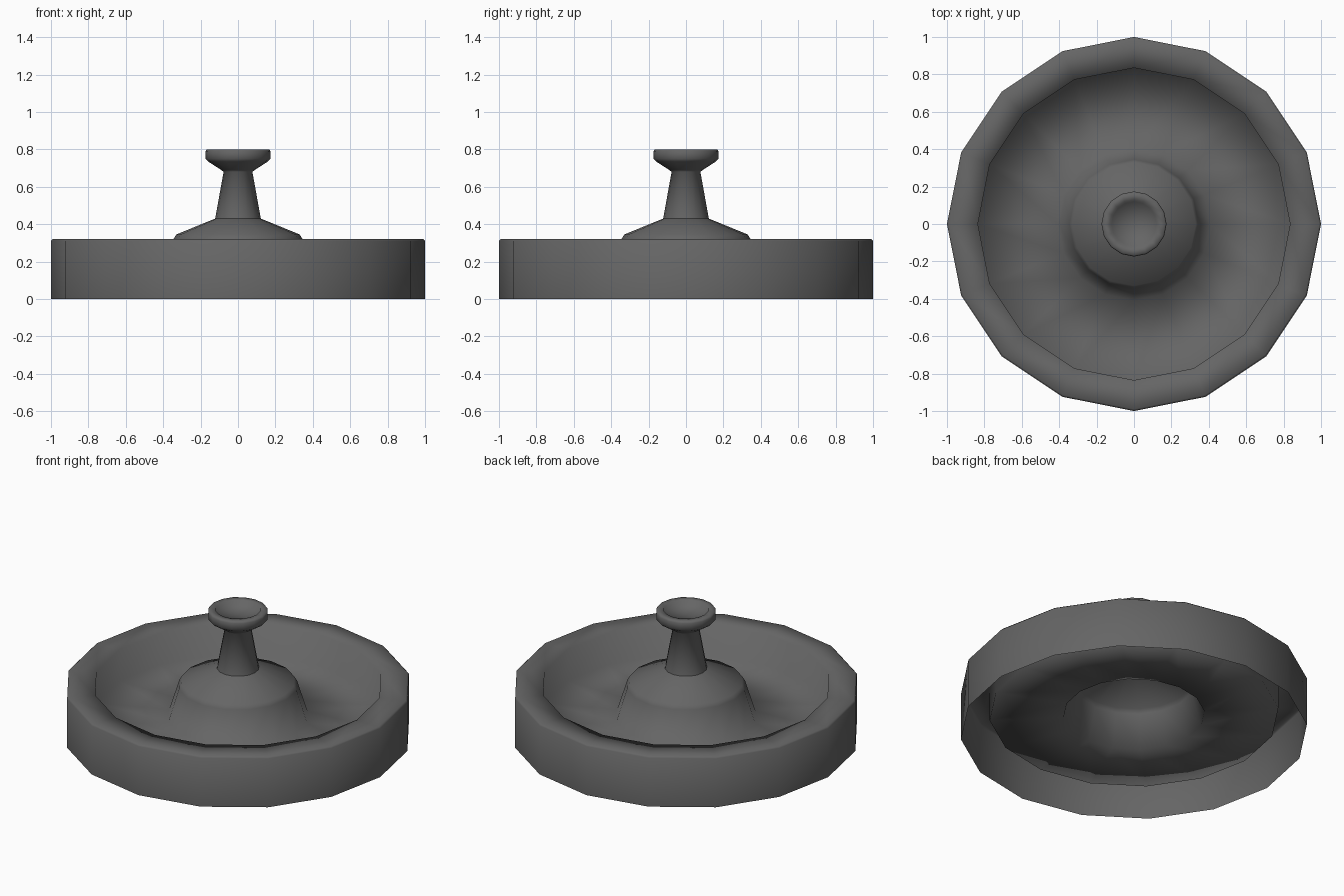
import bpy, bmesh
from math import cos, sin, pi, radians

if "Cube" in bpy.data.objects:
    bpy.data.objects.remove(bpy.data.objects["Cube"])

SIDES = 16

# Dark grey finish
dark = bpy.data.materials.new("dark_grey")
dark.diffuse_color = (0.13, 0.13, 0.13, 1)
dark.use_nodes = True
dark.node_tree.nodes["Principled BSDF"].inputs["Base Color"].default_value = dark.diffuse_color


def lathe(name, profile):
    """Revolve (radius, z) points around z; radius 0 makes a pole."""
    bm = bmesh.new()
    rings = []
    for r, z in profile:
        if r == 0:
            rings.append([bm.verts.new((0, 0, z))] * SIDES)
        else:
            rings.append([bm.verts.new((r * cos(2 * pi * i / SIDES), r * sin(2 * pi * i / SIDES), z))
                          for i in range(SIDES)])
    for a, b in zip(rings, rings[1:]):
        for i in range(SIDES):
            j = (i + 1) % SIDES
            quad = list(dict.fromkeys((a[i], a[j], b[j], b[i])))
            bm.faces.new(quad)
    mesh = bpy.data.meshes.new(name)
    bm.to_mesh(mesh)
    bm.free()
    mesh.materials.append(dark)
    obj = bpy.data.objects.new(name, mesh)
    bpy.context.collection.objects.link(obj)
    bpy.ops.object.select_all(action='DESELECT')
    obj.select_set(True)
    bpy.context.view_layer.objects.active = obj
    bpy.ops.object.shade_smooth_by_angle(angle=radians(100))
    return obj


# Basin: open-bottomed outer wall, eased rim, inner wall, floor and hollow mound
lathe("basin_and_mound", [
    (1.0, 0), (1.0, 0.31), (0.99, 0.32), (0.835, 0.32), (0.835, 0.12),
    (0.407, 0.12), (0.345, 0.32), (0.33, 0.345), (0.122, 0.43)])

# Pedestal: tapered neck and shallow dish on top
lathe("neck_and_dish", [
    (0.122, 0.43), (0.077, 0.68), (0.09, 0.69), (0.16, 0.735), (0.174, 0.75),
    (0.174, 0.79), (0.167, 0.80), (0.13, 0.80), (0.12, 0.775), (0, 0.77)])
